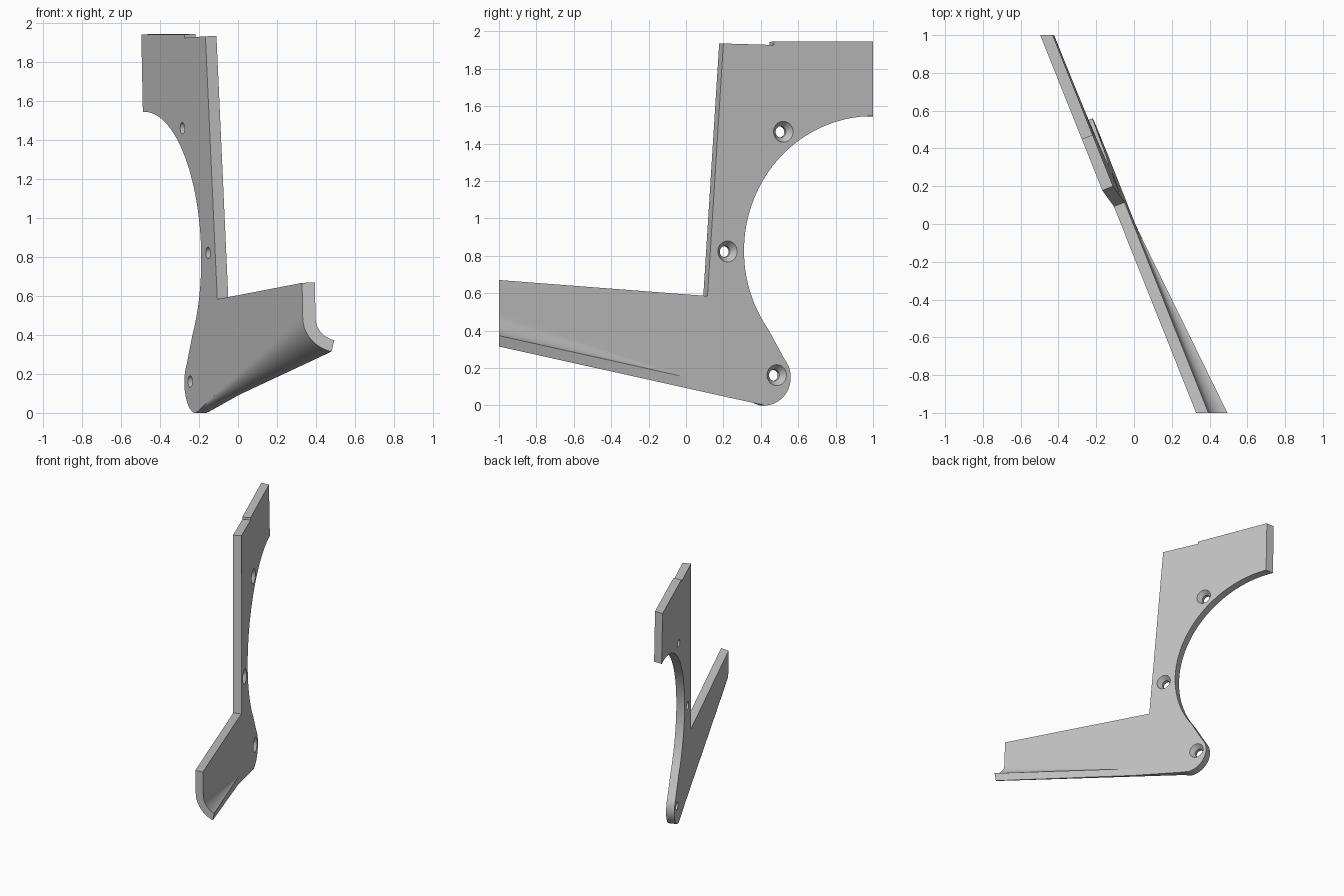
import bpy, bmesh, math
from mathutils import Vector, Matrix

cube = bpy.data.objects.get("Cube")
if cube:
    bpy.data.objects.remove(cube, do_unlink=True)

gray = bpy.data.materials.new("plain gray")
gray.use_nodes = True
COLOR = (0.55, 0.55, 0.55, 1)
gray.diffuse_color = COLOR
gray.node_tree.nodes["Principled BSDF"].inputs["Base Color"].default_value = COLOR

T = 0.061                                   # sheet thickness
SLOPE_Y, SLOPE_Z = -0.40, -0.02             # lean of the sheet
NORMAL = Vector((1, -SLOPE_Y, -SLOPE_Z)).normalized()


def on_face(y, z, w=0.0):
    """Point of the outer face, pushed sideways by w."""
    return Vector((0.008 + SLOPE_Y * y + SLOPE_Z * z + w / NORMAL.x, y, z))


def add_object(name, bm):
    bmesh.ops.recalc_face_normals(bm, faces=bm.faces)
    mesh = bpy.data.meshes.new(name)
    bm.to_mesh(mesh)
    bm.free()
    obj = bpy.data.objects.new(name, mesh)
    bpy.context.collection.objects.link(obj)
    mesh.materials.append(gray)
    return obj


def smooth(obj):
    bpy.ops.object.select_all(action='DESELECT')
    obj.select_set(True)
    bpy.context.view_layer.objects.active = obj
    bpy.ops.object.shade_smooth_by_angle(angle=math.radians(30))


def bottom(y):
    return 0.315 - 0.2218 * (y + 1)


def taper(y):
    return (0.42 - y) / 1.42


def arc(cy, cz, ry, rz, start, end, n):
    for i in range(n + 1):
        a = math.radians(start + (end - start) * i / n)
        yield cy + ry * math.cos(a), cz + rz * math.sin(a)


# Plate outline: stepped top, round cutout, rounded foot, arm
outline = [(0.20, 1.935), (0.47, 1.927), (0.47, 1.945), (1.06, 1.945), (1.06, 1.547)]
outline += arc(1.0, 0.827, 0.69, 0.72, 90, 216, 40)
outline += arc(0.42, 0.15, 0.14, 0.15, 40, -90, 20)
outline += [(y, bottom(y) + 0.21 * taper(y)) for y in (0.40, -1.06)]
outline += [(-1.06, 0.675), (0.115, 0.585)]

bm = bmesh.new()
face = bm.faces.new([bm.verts.new(on_face(y, z)) for y, z in outline])
back = bmesh.ops.extrude_face_region(bm, geom=[face])["geom"]
bmesh.ops.translate(bm, vec=-T * NORMAL,
                    verts=[g for g in back if isinstance(g, bmesh.types.BMVert)])
# Trim both ends square
for side in (-1, 1):
    cut = bmesh.ops.bisect_plane(bm, geom=bm.verts[:] + bm.edges[:] + bm.faces[:],
                                 plane_co=(0, side, 0), plane_no=(0, side, 0),
                                 clear_outer=True)["geom_cut"]
    bmesh.ops.edgeloop_fill(bm, edges=[g for g in cut if isinstance(g, bmesh.types.BMEdge)])
plate = add_object("plate", bm)

# Countersunk screw holes
spin = NORMAL.to_track_quat('Z', 'Y').to_matrix().to_4x4()
profile = [(0.03, -0.12), (0.03, -0.036), (0.056, 0.0), (0.056, 0.05)]
bm = bmesh.new()
for y, z in ((0.52, 1.463), (0.222, 0.823), (0.485, 0.162)):
    place = Matrix.Translation(on_face(y, z)) @ spin
    rings = [[bm.verts.new(place @ Vector((r * math.cos(a), r * math.sin(a), h)))
              for a in (math.tau * i / 32 for i in range(32))] for r, h in profile]
    for lo, hi in zip(rings, rings[1:]):
        for i in range(32):
            j = (i + 1) % 32
            bm.faces.new((lo[i], lo[j], hi[j], hi[i]))
    bm.faces.new(rings[0])
    bm.faces.new(rings[-1])
cutter = add_object("hole_cutter", bm)
cutter.hide_render = True
mod = plate.modifiers.new("holes", 'BOOLEAN')
mod.object = cutter
mod.operation = 'DIFFERENCE'
mod.solver = 'EXACT'
bpy.context.view_layer.update()
done = bpy.data.meshes.new_from_object(plate.evaluated_get(bpy.context.evaluated_depsgraph_get()))
plate.modifiers.clear()
plate.data = done
bpy.data.objects.remove(cutter, do_unlink=True)
smooth(plate)

# Curled lower lip: conical bend fading out toward the foot
BEND = math.radians(76)
STEPS = 10
bm = bmesh.new()
sections = []
for s in range(29):
    y = -1 + 1.4 * s / 28
    k, ko = max(0.0, -y), taper(y)
    z0 = bottom(y)
    z1 = z0 + 0.058 * min(1, ko / 0.29)
    top = z0 + 0.21 * ko + 0.004
    z1 = min(z1, top - 0.001)
    pts = [(-T, top)]
    for i in range(STEPS + 1):
        a = BEND * i / STEPS
        pts.append((-T + 0.176 * ko * (1 - math.cos(a)),
                    z0 + 0.176 * ko * (math.sin(BEND) - math.sin(a))))
    pts.append((0.073 * k + 0.0005, z0))
    for i in range(STEPS, -1, -1):
        a = BEND * i / STEPS
        pts.append((0.115 * k * (1 - math.cos(a)),
                    min(top, z1 + 0.115 * k * (math.sin(BEND) - math.sin(a)))))
    pts.append((0, top))
    sections.append([bm.verts.new(on_face(y, z, w)) for w, z in pts])
for a, b in zip(sections, sections[1:]):
    for i in range(len(a)):
        j = (i + 1) % len(a)
        bm.faces.new((a[i], a[j], b[j], b[i]))
bm.faces.new(sections[0])
bm.faces.new(sections[-1])
bmesh.ops.remove_doubles(bm, verts=bm.verts, dist=0.0002)
smooth(add_object("curled_lip", bm))
